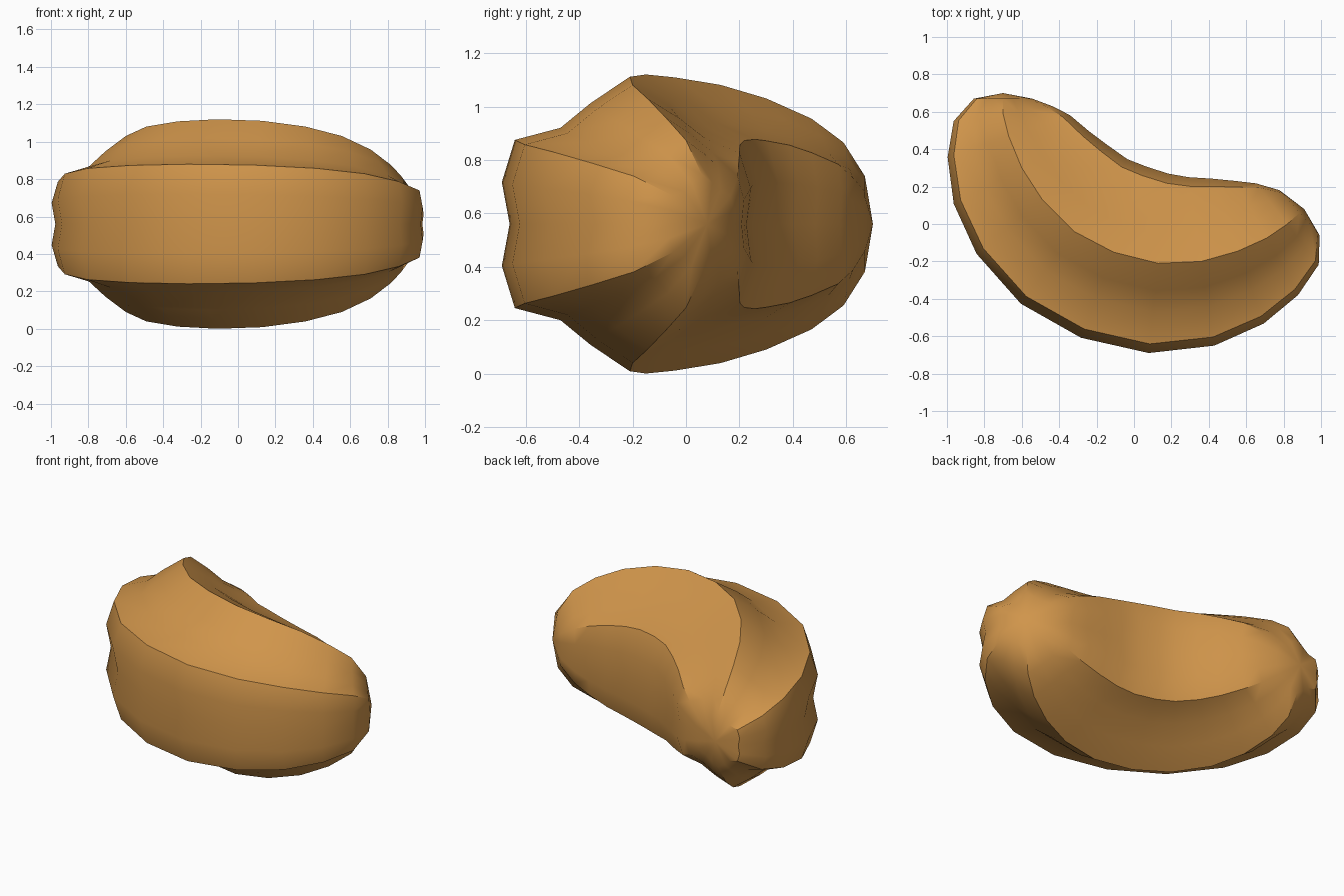
import bpy, bmesh, math
from mathutils import Vector

if "Cube" in bpy.data.objects:
    bpy.data.objects.remove(bpy.data.objects["Cube"])

MID_Z = 0.56

# Spine of the curved nut: x, y, section scale (poles have scale 0)
spine = [(-0.70, 0.70, 0), (-0.70, 0.67, 0.32), (-0.70, 0.59, 0.545),
         (-0.67, 0.47, 0.705), (-0.60, 0.30, 0.84), (-0.49, 0.13, 0.93),
         (-0.32, -0.04, 0.98), (-0.11, -0.15, 1.0), (0.13, -0.21, 0.985),
         (0.36, -0.20, 0.93), (0.555, -0.145, 0.84), (0.71, -0.075, 0.71),
         (0.82, 0.0, 0.56), (0.885, 0.06, 0.33), (0.91, 0.08, 0)]

# Radii every 18 degrees from outer side over the top to the inner side
half = [0.46, 0.515, 0.544, 0.452, 0.484, 0.56, 0.495, 0.47, 0.54, 0.515, 0.47]
radii = half + half[-2:0:-1]

bm = bmesh.new()
rings = []
for i, (x, y, s) in enumerate(spine):
    if s == 0:
        rings.append([bm.verts.new((x, y, MID_Z))])
        continue
    a, b = spine[i - 1], spine[i + 1]
    t = Vector((b[0] - a[0], b[1] - a[1], 0)).normalized()
    out = Vector((t.y, -t.x, 0))           # points to the outside of the bend
    ring = []
    for k, r in enumerate(radii):
        ang = math.radians(18 * k)
        p = Vector((x, y, MID_Z)) + out * (r * s * math.cos(ang))
        p.z += r * s * math.sin(ang)
        ring.append(bm.verts.new(p))
    rings.append(ring)

# Skin between neighbouring sections, fans at the tips
n = len(radii)
for r0, r1 in zip(rings, rings[1:]):
    for k in range(n):
        m = (k + 1) % n
        if len(r0) == 1:
            bm.faces.new((r0[0], r1[k], r1[m]))
        elif len(r1) == 1:
            bm.faces.new((r0[k], r1[0], r0[m]))
        else:
            bm.faces.new((r0[k], r1[k], r1[m], r0[m]))
bmesh.ops.recalc_face_normals(bm, faces=bm.faces)

mesh = bpy.data.meshes.new("curved_nut")
bm.to_mesh(mesh)
bm.free()
nut = bpy.data.objects.new("curved_nut", mesh)
bpy.context.collection.objects.link(nut)

# Toasted orange-brown colour
mat = bpy.data.materials.new("toasted_brown")
mat.diffuse_color = (0.63, 0.30, 0.07, 1)
mat.use_nodes = True
mat.node_tree.nodes["Principled BSDF"].inputs["Base Color"].default_value = mat.diffuse_color
mesh.materials.append(mat)

# Smooth skin with crisp ridges
bpy.context.view_layer.objects.active = nut
nut.select_set(True)
bpy.ops.object.shade_smooth_by_angle(angle=math.radians(35))
